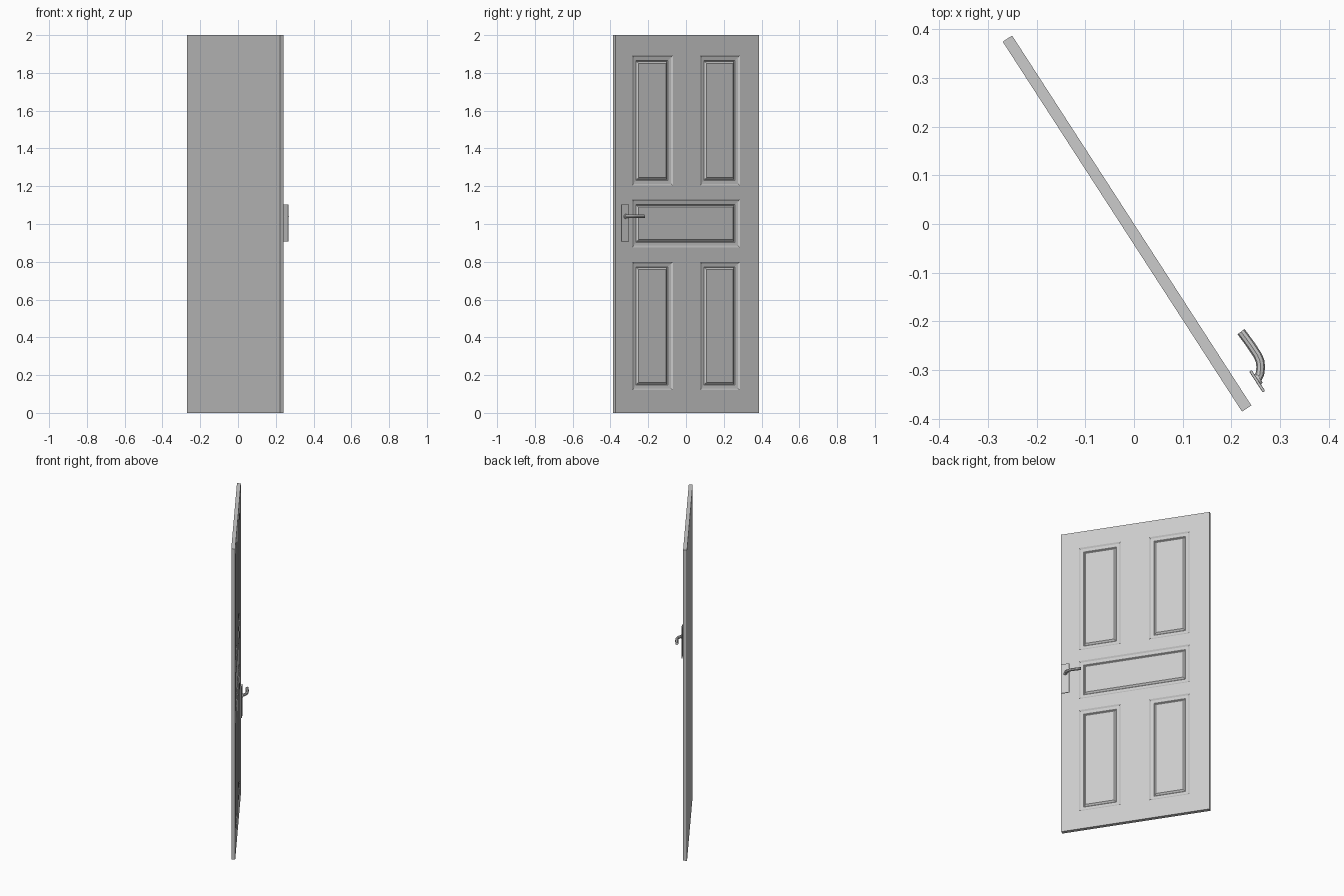
import bpy, bmesh, math

if "Cube" in bpy.data.objects:
    bpy.data.objects.remove(bpy.data.objects["Cube"])

ANGLE = math.radians(32.9)   # door is swung open; local x = face normal, y = width
THICK = 0.023


def add_object(name, bm):
    bmesh.ops.recalc_face_normals(bm, faces=bm.faces[:])
    mesh = bpy.data.meshes.new(name)
    bm.to_mesh(mesh)
    bm.free()
    ob = bpy.data.objects.new(name, mesh)
    bpy.context.collection.objects.link(ob)
    ob.rotation_euler.z = ANGLE
    return ob


# Door leaf: front face laid out as a grid of stiles, rails and panels
ys = [-0.444, -0.337, -0.082, 0.0915, 0.340, 0.461]
zs = [0, 0.12, 0.80, 0.876, 1.13, 1.204, 1.892, 2.0]
bm = bmesh.new()
grid = [[bm.verts.new((0, y, z)) for y in ys] for z in zs]
cell = {}
for r in range(len(zs) - 1):
    for c in range(len(ys) - 1):
        cell[r, c] = bm.faces.new((grid[r][c], grid[r][c + 1],
                                   grid[r + 1][c + 1], grid[r + 1][c]))
panels = [cell[r, c] for r in (1, 5) for c in (1, 3)]

# Flat back and edges
rim = [e for e in bm.edges if e.is_boundary]
ext = bmesh.ops.extrude_edge_only(bm, edges=rim)["geom"]
back = [v for v in ext if isinstance(v, bmesh.types.BMVert)]
bmesh.ops.translate(bm, verts=back, vec=(-THICK, 0, 0))
back_edges = [e for e in bm.edges if e.is_boundary]
bmesh.ops.contextual_create(bm, geom=back_edges)

# Wide middle panel, then sunk mouldings round every panel
wide = bmesh.ops.dissolve_faces(bm, faces=[cell[3, c] for c in (1, 2, 3)])["region"]
panels += wide
bm.normal_update()
bmesh.ops.recalc_face_normals(bm, faces=bm.faces[:])
for inset, depth in ((0.009, -0.006), (0.018, -0.002), (0.004, -0.004), (0.010, 0.009)):
    bmesh.ops.inset_individual(bm, faces=panels, thickness=inset, depth=depth,
                               use_even_offset=True)
add_object("door_leaf", bm)

# Handle back plate
bm = bmesh.new()
bmesh.ops.create_cube(bm, size=1)
bmesh.ops.scale(bm, verts=bm.verts, vec=(0.006, 0.051, 0.196))
bmesh.ops.translate(bm, verts=bm.verts, vec=(0.037, -0.4085, 1.005))
plate = add_object("handle_plate", bm)
bev = plate.modifiers.new("bevel", "BEVEL")
bev.width = 0.002
bev.segments = 2

# Lever: round bar leaving the plate and bending along the door
path = [(0.038, -0.406), (0.050, -0.399), (0.059, -0.388), (0.0645, -0.377),
        (0.0668, -0.364), (0.0665, -0.338), (0.0645, -0.305)]
curve = bpy.data.curves.new("handle_lever", "CURVE")
curve.dimensions = "3D"
curve.bevel_depth = 0.009
curve.bevel_resolution = 2
curve.use_fill_caps = True
sp = curve.splines.new("POLY")
sp.points.add(len(path) - 1)
for p, (x, y) in zip(sp.points, path):
    p.co = (x, y, 1.04, 1)
lever = bpy.data.objects.new("handle_lever", curve)
bpy.context.collection.objects.link(lever)
lever.rotation_euler.z = ANGLE

# Hub where the lever meets the plate
bm = bmesh.new()
bmesh.ops.create_cone(bm, cap_ends=True, segments=16, radius1=0.013, radius2=0.011, depth=0.006)
for v in bm.verts:
    x, y, z = v.co
    v.co = (0.042 + z, -0.406 + y, 1.04 - x)
add_object("handle_hub", bm)

# Lever as a smooth mesh
bpy.ops.object.select_all(action="DESELECT")
lever.select_set(True)
bpy.context.view_layer.objects.active = lever
bpy.ops.object.convert(target="MESH")
bpy.ops.object.shade_smooth_by_angle()
